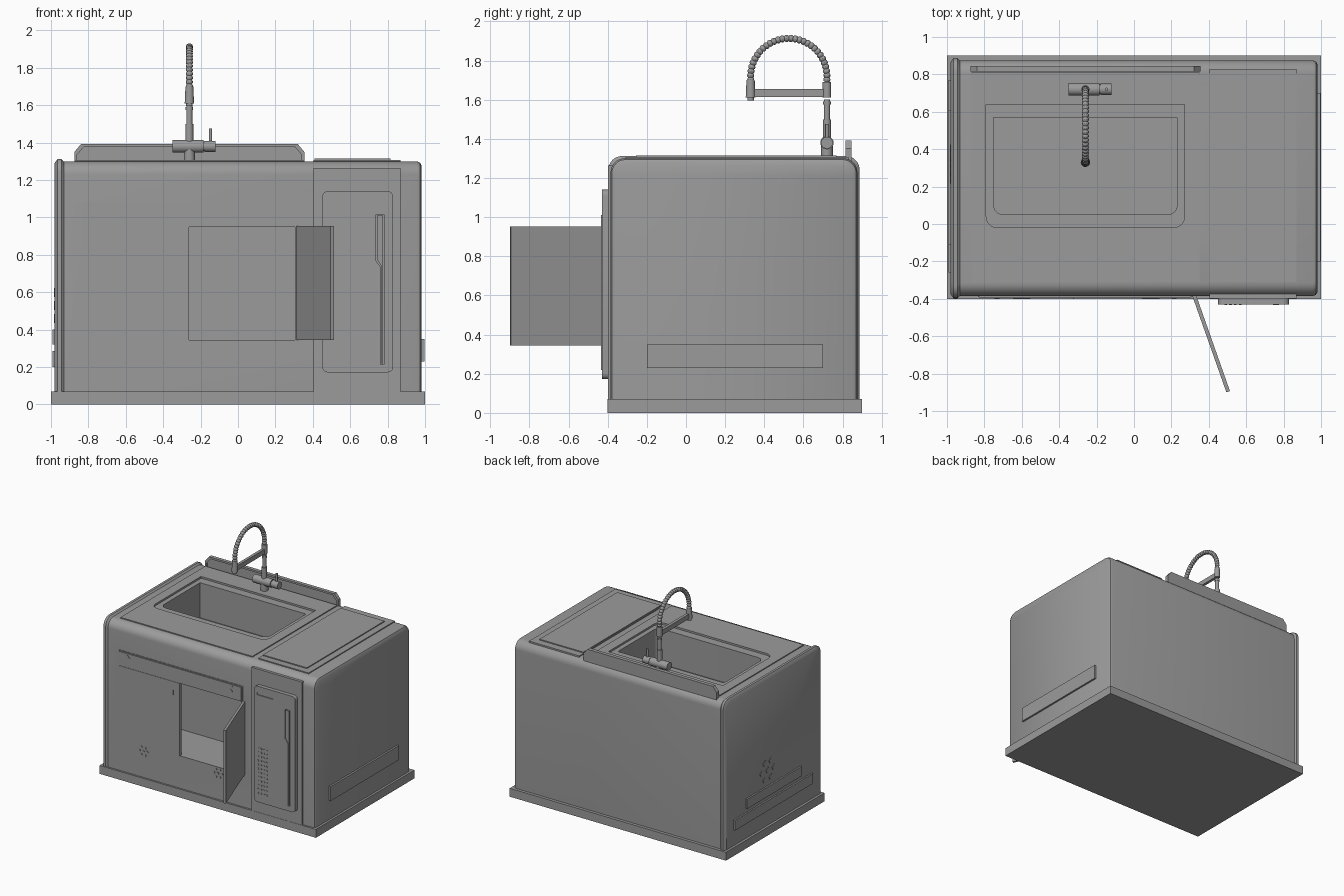
import bpy, bmesh, math
from mathutils import Vector, Matrix

old = bpy.data.objects.get("Cube")
if old:
    bpy.data.objects.remove(old, do_unlink=True)

grey = bpy.data.materials.new("satin_grey")
grey.use_nodes = True
GREY = (0.33, 0.33, 0.33, 1)
grey.diffuse_color = GREY
grey.node_tree.nodes["Principled BSDF"].inputs["Base Color"].default_value = GREY


def finish(name, bm):
    bmesh.ops.recalc_face_normals(bm, faces=bm.faces)
    mesh = bpy.data.meshes.new(name)
    bm.to_mesh(mesh)
    bm.free()
    ob = bpy.data.objects.new(name, mesh)
    bpy.context.collection.objects.link(ob)
    mesh.materials.append(grey)
    return ob


def smooth(ob):
    bpy.ops.object.select_all(action='DESELECT')
    ob.select_set(True)
    bpy.context.view_layer.objects.active = ob
    bpy.ops.object.shade_smooth_by_angle(angle=math.radians(35))


def loft(name, rings):
    bm = bmesh.new()
    rows = [[bm.verts.new(p) for p in ring] for ring in rings]
    n = len(rows[0])
    for a, b in zip(rows, rows[1:]):
        for i in range(n):
            j = (i + 1) % n
            bm.faces.new((a[i], a[j], b[j], b[i]))
    bm.faces.new(rows[0])
    bm.faces.new(rows[-1])
    return finish(name, bm)


def prism(name, pts, axis, a, b):
    """Extrude a flat outline along an axis from a to b."""
    place = {'x': lambda u, v, w: (w, u, v),
             'y': lambda u, v, w: (u, w, v),
             'z': lambda u, v, w: (u, v, w)}[axis]
    return loft(name, [[place(u, v, w) for u, v in pts] for w in (a, b)])


def rect(u0, u1, v0, v1):
    return [(u0, v0), (u1, v0), (u1, v1), (u0, v1)]


def rounded(pts, radii, steps=6):
    """Round each right-angled corner of an outline by its own radius."""
    out = []
    for i, p in enumerate(pts):
        p, r = Vector(p), radii[i]
        if r <= 0:
            out.append(tuple(p))
            continue
        d0 = (Vector(pts[i - 1]) - p).normalized()
        d1 = (Vector(pts[(i + 1) % len(pts)]) - p).normalized()
        c = p + (d0 + d1) * r
        for k in range(steps + 1):
            t = k / steps * math.pi / 2
            out.append(tuple(c - d1 * r * math.cos(t) - d0 * r * math.sin(t)))
    return out


def box(name, x0, x1, y0, y1, z0, z1):
    return prism(name, rect(x0, x1, y0, y1), 'z', z0, z1)


def rod(name, p, q, r, sides=20, r2=None):
    p, q = Vector(p), Vector(q)
    bm = bmesh.new()
    turn = (q - p).to_track_quat('Z', 'Y').to_matrix().to_4x4()
    bmesh.ops.create_cone(bm, cap_ends=True, segments=sides, radius1=r,
                          radius2=r2 or r, depth=(q - p).length,
                          matrix=Matrix.Translation((p + q) / 2) @ turn)
    ob = finish(name, bm)
    smooth(ob)
    return ob


def cut(target, cutter):
    mod = target.modifiers.new("cut", 'BOOLEAN')
    mod.operation, mod.solver, mod.object = 'DIFFERENCE', 'EXACT', cutter
    bpy.context.view_layer.objects.active = target
    bpy.ops.object.modifier_apply(modifier=mod.name)
    bpy.data.objects.remove(cutter, do_unlink=True)


def shell(name, sections, grow):
    """Cabinet cross-section lofted along x, each section with its own inset."""
    rings = []
    for x, inset in sections:
        g = grow - inset
        outline = rounded(rect(-0.385 - g, 0.875 + g, 0.07, 1.30 + g), [0, 0, 0.07, 0.07], 8)
        rings.append([(x, y, z) for y, z in outline])
    return loft(name, rings)


# Base, cabinet and left end cap
box("base_plate", -1, 1, -0.4, 0.9, 0, 0.07)
body = shell("cabinet_body", [(-0.94, 0), (0.955, 0), (0.972, 0.006), (0.982, 0.022)], 0)
cap = shell("left_end_cap", [(-0.98, 0.02), (-0.965, 0), (-0.945, 0), (-0.92, 0.022)], 0.012)
smooth(cap)

# Countertop with sink opening, recessed rim and basin
counter = box("countertop", -0.87, 0.35, -0.31, 0.81, 1.28, 1.308)
rim_outline = rounded(rect(-0.79, 0.27, -0.02, 0.64), [0.06, 0.06, 0, 0])
basin_outline = rounded(rect(-0.75, 0.23, 0.05, 0.57), [0.05, 0.05, 0, 0])
for part in (body, counter):
    cut(part, prism("rim_cutter", rim_outline, 'z', 1.293, 1.5))
    cut(part, prism("basin_cutter", basin_outline, 'z', 1.0, 1.5))
rod("sink_drain", (-0.26, 0.3, 1.0), (-0.26, 0.3, 1.006), 0.04)

# Cupboard surround with chamfered lower corners
def surround(name, d, y):
    x0, x1, z0, z1 = -0.835 + d, 0.315 - d, 0.232 + d, 1.078 - d
    pts = [(x0 + 0.055, z0), (x1 - 0.055, z0), (x1, z0 + 0.1), (x1, z1), (x0, z1), (x0, z0 + 0.1)]
    return prism(name, pts, 'y', y, -0.38)

fronts = [body, surround("cupboard_trim", 0, -0.389), surround("cupboard_panel", 0.011, -0.393)]
for part in fronts:
    cut(part, box("cupboard_cutter", -0.82, 0.305, -0.5, 0.0, 0.345, 0.95))
smooth(body)

# Drawer front, closed left door and open right door
box("drawer_front", -0.825, 0.303, -0.396, -0.37, 0.955, 1.07)
box("left_door", -0.825, -0.262, -0.396, -0.37, 0.345, 0.95)
prism("right_door", [(0.312, -0.385), (0.332, -0.38), (0.513, -0.893), (0.494, -0.9)],
      'z', 0.345, 0.953)

# Small arrow marks on the drawer
for x, s in ((-0.72, 1), (0.2, -1)):
    for side in (1, -1):
        prism("arrow_mark", [(x, 1.035), (x - s * 0.026, 1.035 + side * 0.024),
                             (x - s * 0.026, 1.035 + side * 0.018), (x - s * 0.006, 1.035)],
              'y', -0.399, -0.394)
box("left_door_mark", -0.325, -0.32, -0.399, -0.394, 0.84, 0.88)

# Right compartment: front plate, rounded door, slot and stepped handle
box("side_compartment_front", 0.405, 0.87, -0.398, -0.37, 0.07, 1.265)
door = prism("side_compartment_door", rounded(rect(0.45, 0.83, 0.172, 1.14), [0.03] * 4),
             'y', -0.43, -0.39)
cut(door, prism("slot_cutter", rounded(rect(0.475, 0.63, 1.067, 1.09), [0.01] * 4, 4),
                'y', -0.5, -0.422))
handle = [(0.762, 0.215), (0.78, 0.215), (0.78, 1.015), (0.737, 1.015), (0.737, 0.77), (0.762, 0.735)]
cut(door, prism("handle_cutter", handle, 'y', -0.5, -0.42))
prism("side_door_handle", [(0.768, 0.22), (0.776, 0.22), (0.776, 1.01), (0.743, 1.01),
                           (0.743, 0.775), (0.768, 0.74)], 'y', -0.433, -0.415)
smooth(door)

# Perforations: grid on the side door and clusters on the lower front and left end
for row in range(12):
    for col in range(4):
        x, z = 0.49 + col * 0.026, 0.25 + row * 0.034
        rod("door_vent_dot", (x, -0.425, z), (x, -0.434, z), 0.007, 8)

def cluster(name, spot, step, r, a, b):
    for row, count in ((-1, 2), (0, 3), (1, 2)):
        for k in range(count):
            u, v = (k - (count - 1) / 2) * step, row * step * 0.87
            rod(name, spot(u, v, a), spot(u, v, b), r, 8)

for cx in (-0.6, 0.09):
    cluster("front_vent_dot", lambda u, v, w: (cx + u, w, 0.293 + v), 0.036, 0.01, -0.39, -0.397)
cluster("end_vent_dot", lambda u, v, w: (w, 0.32 + u, 0.53 + v), 0.08, 0.024, -0.975, -0.985)

# Side strips
box("left_lower_strip", -0.993, -0.97, -0.26, 0.77, 0.2, 0.285)
box("left_upper_strip", -0.993, -0.97, -0.11, 0.61, 0.32, 0.4)
box("right_strip", 0.97, 0.997, -0.2, 0.7, 0.23, 0.35)

# Raised lid over the right compartment with a corner groove line
box("side_lid", 0.405, 0.87, -0.31, 0.83, 1.28, 1.308)
lid = box("side_lid_panel", 0.41, 0.815, -0.255, 0.77, 1.3, 1.316)

# Backsplash with chamfered ends and a raised rim
def splash(d):
    return [(-0.875 + d, 1.28), (0.355 - d, 1.28), (0.355 - d, 1.35 - d),
            (0.32 - d, 1.392 - d), (-0.84 + d, 1.392 - d), (-0.875 + d, 1.35 - d)]

back = prism("backsplash", splash(0), 'y', 0.815, 0.845)
cut(back, prism("backsplash_cutter", splash(0.015), 'y', 0.7, 0.825))

# Faucet body, post and lever
X, Y = -0.26, 0.72
rod("faucet_foot", (X, Y, 1.3), (X, Y, 1.37), 0.03)
rod("faucet_mixer", (-0.35, Y, 1.38), (-0.185, Y, 1.38), 0.034)
rod("faucet_knob", (-0.18, Y, 1.38), (-0.12, Y, 1.38), 0.03)
rod("faucet_mixer_core", (-0.19, Y, 1.38), (-0.17, Y, 1.38), 0.025)
rod("faucet_lever", (-0.147, Y, 1.4), (-0.147, Y, 1.475), 0.009, 12)
rod("faucet_post", (X, Y, 1.4), (X, Y, 1.5), 0.021)
rod("faucet_stem", (X, Y, 1.49), (X, Y, 1.6), 0.016)
rod("faucet_collar", (X, Y, 1.575), (X, Y, 1.59), 0.02)
rod("faucet_sleeve", (X, Y, 1.61), (X, Y, 1.69), 0.022)
box("faucet_brace", X - 0.012, X + 0.012, 0.33, Y, 1.615, 1.655)
rod("spray_head", (X, 0.33, 1.61), (X, 0.33, 1.7), 0.025, 20, 0.021)
rod("spray_nozzle", (X, 0.33, 1.595), (X, 0.33, 1.615), 0.017)

# Ribbed arched hose
curve = bpy.data.curves.new("spring_hose", 'CURVE')
curve.dimensions, curve.bevel_depth, curve.bevel_resolution, curve.use_fill_caps = '3D', 0.019, 3, True
line = curve.splines.new('POLY')
COUNT = 121
line.points.add(COUNT - 1)
for i, pt in enumerate(line.points):
    t = -0.14 + (math.pi + 0.28) * i / (COUNT - 1)
    y = 0.525 + 0.195 * max(-1, min(1, math.cos(t)))
    pt.co = (X, y, 1.718 + 0.195 * math.sin(t), 1)
    pt.radius = (0.72, 0.95, 1.0, 0.95)[i % 4]
hose = bpy.data.objects.new("spring_hose", curve)
bpy.context.collection.objects.link(hose)
curve.materials.append(grey)
bpy.ops.object.select_all(action='DESELECT')
hose.select_set(True)
bpy.context.view_layer.objects.active = hose
bpy.ops.object.convert(target='MESH')
smooth(hose)
